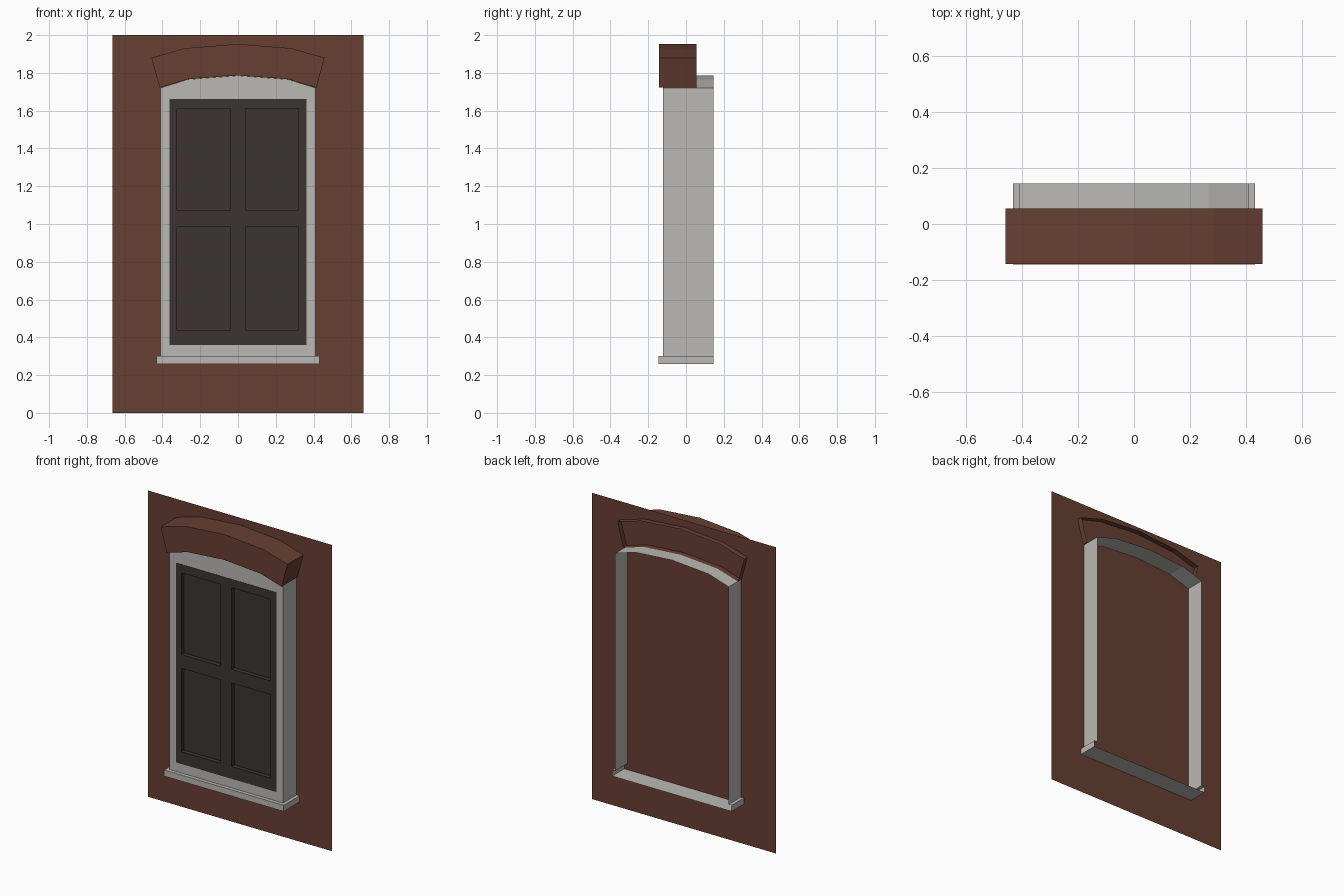
import bpy, bmesh

if "Cube" in bpy.data.objects:
    bpy.data.objects.remove(bpy.data.objects["Cube"])


def material(name, rgb):
    m = bpy.data.materials.new(name)
    m.diffuse_color = (*rgb, 1)
    m.use_nodes = True
    m.node_tree.nodes["Principled BSDF"].inputs["Base Color"].default_value = m.diffuse_color
    return m


BRICK = material("brick_brown", (0.136, 0.050, 0.032))
STONE = material("pale_stone", (0.491, 0.485, 0.462))
DARK = material("dark_charcoal", (0.044, 0.036, 0.033))


def rect(x0, x1, z0, z1):
    return [(x0, z0), (x1, z0), (x1, z1), (x0, z1)]


def mirror(half):
    """Complete a right-hand outline that ends or starts on x = 0."""
    return half + [(-x, z) for x, z in reversed(half) if x > 0]


def ring(bm, pts, y):
    return [bm.verts.new((x, y, z)) for x, z in pts]


def strip(bm, a, b, closed=True):
    n = len(a)
    for i in range(n if closed else n - 1):
        j = (i + 1) % n
        bm.faces.new((a[i], a[j], b[j], b[i]))


def fill(bm, loops):
    """Flat front face with holes."""
    edges = []
    for vs in loops:
        for i, v in enumerate(vs):
            w = vs[(i + 1) % len(vs)]
            edges.append(bm.edges.get((v, w)) or bm.edges.new((v, w)))
    bmesh.ops.triangle_fill(bm, edges=edges, use_dissolve=False,
                            use_beauty=True, normal=(0, -1, 0))


def finish(bm, name, mat):
    bmesh.ops.recalc_face_normals(bm, faces=bm.faces[:])
    bm.normal_update()
    # the frontmost flat face must look towards -y
    caps = [f for f in bm.faces if abs(f.normal.y) > 0.9]
    front = min(caps, key=lambda f: f.calc_center_median().y)
    if front.normal.y > 0:
        bmesh.ops.reverse_faces(bm, faces=bm.faces[:])
    me = bpy.data.meshes.new(name)
    bm.to_mesh(me)
    bm.free()
    me.materials.append(mat)
    ob = bpy.data.objects.new(name, me)
    bpy.context.collection.objects.link(ob)
    return ob


# wall: a single sheet
bm = bmesh.new()
bm.faces.new(ring(bm, rect(-0.665, 0.665, 0, 2), 0.02))
finish(bm, "wall", BRICK)

# stone surround: open-backed shell with a window opening
opening = rect(-0.363, 0.363, 0.36, 1.663)
bm = bmesh.new()
outline = mirror([(0.41, 0.30), (0.41, 1.721), (0.265, 1.766), (0, 1.786)])
front = ring(bm, outline, -0.121)
back = ring(bm, outline, 0.145)
# leave the underside open, it sits on the sill
strip(bm, front, back, closed=False)
fill(bm, [front, ring(bm, opening, -0.121)])
finish(bm, "window_surround", STONE)

# sash: dark frame with four recessed panes
bm = bmesh.new()
holes = []
for x0, x1 in ((-0.322, -0.04), (0.04, 0.32)):
    for z0, z1 in ((0.44, 0.985), (1.075, 1.608)):
        pane = rect(x0, x1, z0, z1)
        a, b = ring(bm, pane, -0.123), ring(bm, pane, -0.095)
        strip(bm, a, b)
        bm.faces.new(b)
        holes.append(a)
outer = ring(bm, opening, -0.123)
strip(bm, outer, ring(bm, opening, -0.119))
fill(bm, [outer] + holes)
finish(bm, "window_sash", DARK)

# sill: open-backed ledge below the surround
bm = bmesh.new()
path = [(0.41, 0.30), (0.432, 0.30), (0.432, 0.26),
        (-0.432, 0.26), (-0.432, 0.30), (-0.41, 0.30)]
front = ring(bm, path, -0.145)
strip(bm, front, ring(bm, path, 0.145), closed=False)
bm.faces.new(front)
lip = ring(bm, [path[0], path[-1]], -0.121)
bm.faces.new((front[0], front[-1], lip[1], lip[0]))
bmesh.ops.remove_doubles(bm, verts=bm.verts[:], dist=0.0001)
finish(bm, "sill", STONE)

# brick arch: open-backed segmental lintel
bm = bmesh.new()
top = mirror([(0.458, 1.88), (0.285, 1.93), (0, 1.953)])
bottom = mirror([(0.415, 1.722), (0.265, 1.767), (0, 1.787)])
arch = top + bottom[::-1]
front = ring(bm, arch, -0.143)
strip(bm, front, ring(bm, arch, 0.055))
# one front quad per arch segment
n = len(top)
for i in range(n - 1):
    bm.faces.new((front[i], front[i + 1], front[2 * n - 2 - i], front[2 * n - 1 - i]))
finish(bm, "brick_arch", BRICK)
